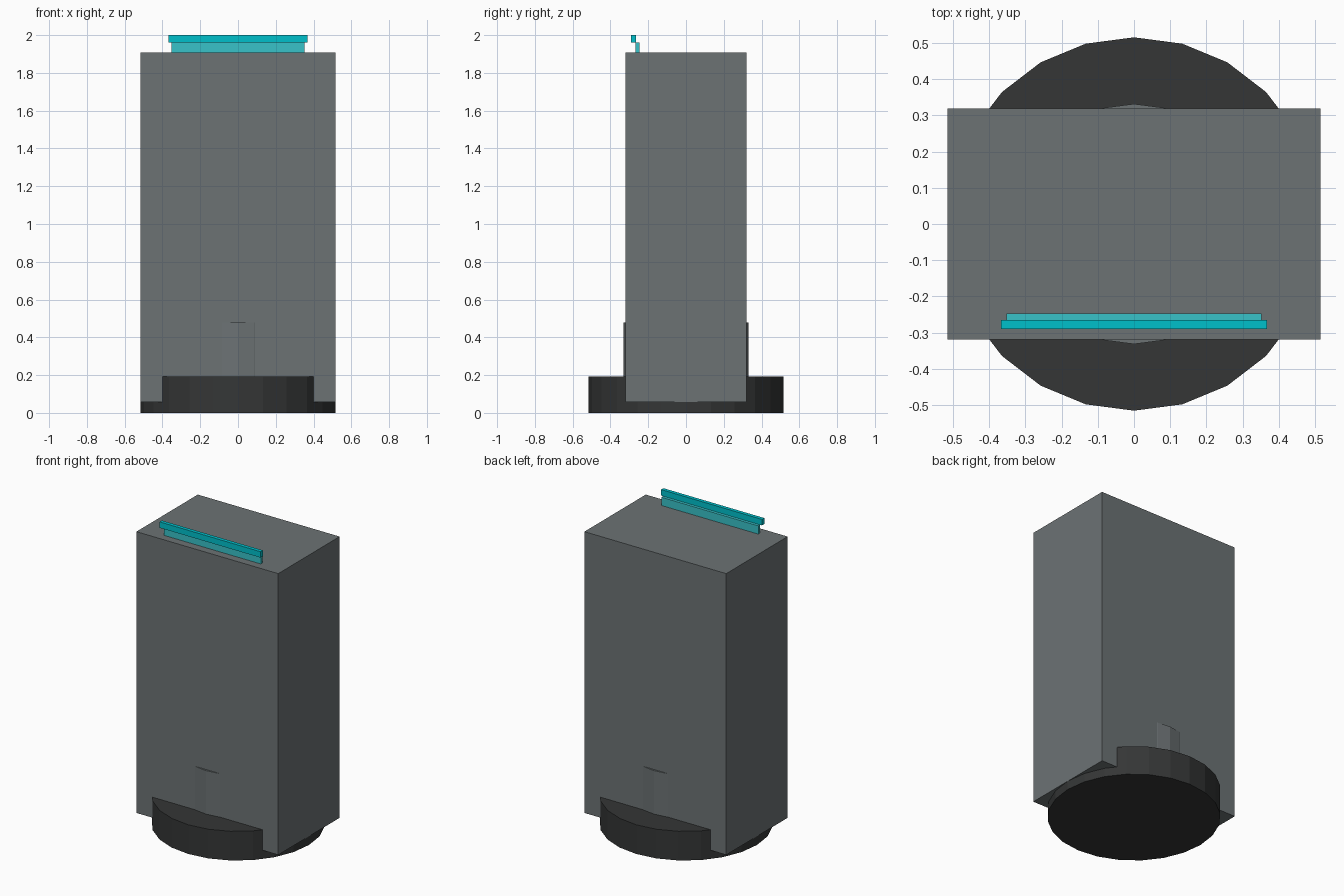
import bpy
from math import pi

if "Cube" in bpy.data.objects:
    bpy.data.objects.remove(bpy.data.objects["Cube"])


def material(name, rgb):
    m = bpy.data.materials.new(name)
    m.diffuse_color = (*rgb, 1)
    m.use_nodes = True
    m.node_tree.nodes["Principled BSDF"].inputs["Base Color"].default_value = m.diffuse_color
    return m


def finish(name, mat):
    ob = bpy.context.object
    ob.name = name
    ob.data.materials.append(mat)
    return ob


def box(name, lo, hi, mat):
    bpy.ops.mesh.primitive_cube_add(size=1, location=[(a + b) / 2 for a, b in zip(lo, hi)])
    bpy.context.object.scale = [b - a for a, b in zip(lo, hi)]
    bpy.ops.object.transform_apply(location=False, rotation=False, scale=True)
    return finish(name, mat)


def drum(name, radius, z0, z1, mat):
    bpy.ops.mesh.primitive_cylinder_add(vertices=24, radius=radius, depth=z1 - z0,
                                        location=(0, 0, (z0 + z1) / 2))
    return finish(name, mat)


dark = material("dark_grey", (0.035, 0.037, 0.037))
grey = material("mid_grey", (0.15, 0.17, 0.175))
cyan = material("cyan", (0.0, 0.53, 0.6))
pale_cyan = material("pale_cyan", (0.04, 0.54, 0.58))

# Round foot and the pedestal column rising into the body
drum("base_disc", 0.516, 0, 0.192, dark)
drum("pedestal", 0.332, 0.19, 0.478, grey)

# Main cabinet body
box("body", (-0.516, -0.319, 0.057), (0.516, 0.319, 1.907), grey)

# Stepped strip along the front of the top
box("lower_strip", (-0.353, -0.267, 1.85), (0.353, -0.247, 1.961), pale_cyan)
box("upper_strip", (-0.367, -0.29, 1.961), (0.367, -0.266, 2.0), cyan)
